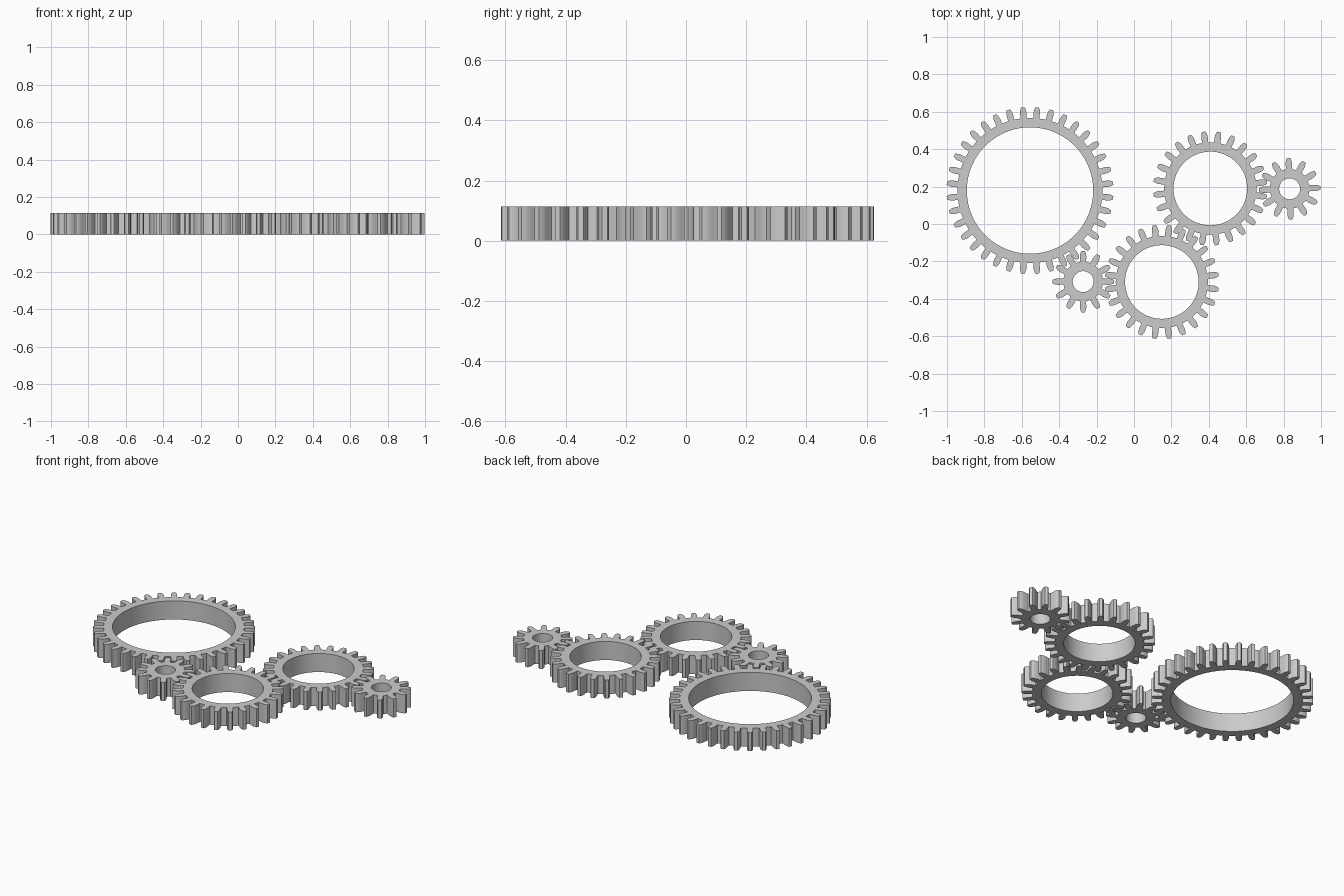
import bpy, bmesh
from math import sin, cos, pi, radians

if "Cube" in bpy.data.objects:
    bpy.data.objects.remove(bpy.data.objects["Cube"])

M = 0.0235        # gear module shared by all gears so that they mesh
HEIGHT = 0.113
RIM = 0.05        # wall between tooth roots and bore

# tooth flank: (radius offset from pitch circle, half width)
FLANK = [(-1.5 * M, 0.0172), (-1.1 * M, 0.0162), (-0.5 * M, 0.0172),
         (0.0, 0.0168), (0.35 * M, 0.0152), (0.7 * M, 0.0125), (1.0 * M, 0.0088)]


def gear(name, teeth, x, y, phase):
    pitch = M * teeth / 2
    bore = pitch - 1.5 * M - RIM
    # outline of one tooth as (radius, angle), repeated around the gear
    tooth = [(pitch + d, -w / (pitch + d)) for d, w in FLANK]
    tooth += [(r, -a) for r, a in reversed(tooth)]
    outline = []
    for i in range(teeth):
        a0 = radians(phase) + 2 * pi * i / teeth
        outline += [(r, a0 + a) for r, a in tooth]
        outline.append((pitch - 1.5 * M, a0 + pi / teeth))   # gap floor

    # bore points spaced evenly per tooth
    n = len(outline)
    per = n // teeth
    start = radians(phase) + tooth[0][1]
    inner = [(bore, start + 2 * pi * i / n) for i in range(n)]

    bm = bmesh.new()

    def ring(points, z):
        return [bm.verts.new((r * cos(a), r * sin(a), z)) for r, a in points]

    ob, ot = ring(outline, 0), ring(outline, HEIGHT)
    ib, it = ring(inner, 0), ring(inner, HEIGHT)
    for i in range(n):
        j = (i + 1) % n
        bm.faces.new((ob[i], ob[j], ot[j], ot[i]))   # teeth walls
        bm.faces.new((it[i], it[j], ib[j], ib[i]))   # bore wall
    # top and bottom: one ring sector and one polygon per tooth
    root = ring([(pitch - 1.5 * M - 0.004, a) for r, a in inner], HEIGHT)
    rootb = ring([(pitch - 1.5 * M - 0.004, a) for r, a in inner], 0)
    for i in range(n):
        j = (i + 1) % n
        bm.faces.new((it[j], it[i], root[i], root[j]))
        bm.faces.new((ib[i], ib[j], rootb[j], rootb[i]))
    for t in range(teeth):
        k = t * per
        e = k + len(tooth) - 1
        f = k + per
        tip = list(range(k, e + 1))
        gap = [i % n for i in range(e, f + 1)]
        # tooth itself
        bm.faces.new([ot[i] for i in tip])
        bm.faces.new([ob[i] for i in reversed(tip)])
        # strip between rim ring and the tooth roots
        arc = [i % n for i in range(k, f + 1)]
        bm.faces.new([root[i] for i in arc] + [ot[i] for i in reversed(gap)] + [ot[k]])\
            .normal_update()
        bm.faces.new([rootb[i] for i in arc] + [ob[i] for i in reversed(gap)] + [ob[k]])
    bmesh.ops.recalc_face_normals(bm, faces=bm.faces)
    mesh = bpy.data.meshes.new(name)
    bm.to_mesh(mesh)
    bm.free()
    obj = bpy.data.objects.new(name, mesh)
    obj.location = (x, y, 0)
    bpy.context.collection.objects.link(obj)
    bpy.ops.object.select_all(action='DESELECT')
    obj.select_set(True)
    bpy.context.view_layer.objects.active = obj
    bpy.ops.object.shade_smooth_by_angle(angle=radians(30))


# gear train, left to right
gear("large_gear", 36, -0.556, 0.179, 5)
gear("small_gear_left", 12, -0.272, -0.308, 0)
gear("medium_gear_front", 24, 0.149, -0.310, 7.5)
gear("medium_gear_back", 24, 0.408, 0.190, 6.5)
gear("small_gear_right", 12, 0.832, 0.188, 2)
